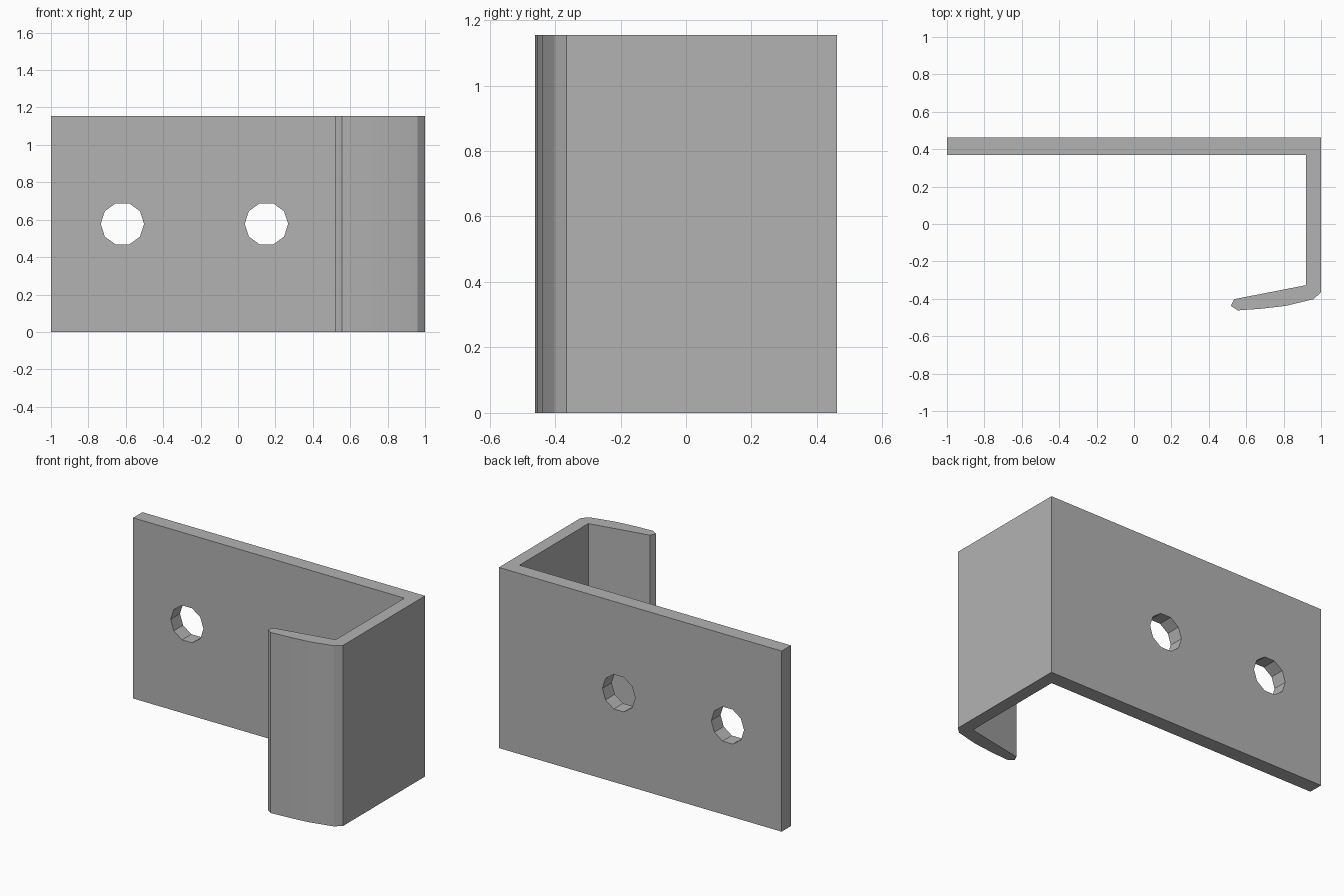
import bpy, bmesh, math

if "Cube" in bpy.data.objects:
    bpy.data.objects.remove(bpy.data.objects["Cube"])

HEIGHT = 1.155

steel = bpy.data.materials.new("grey steel")
steel.diffuse_color = (0.45, 0.45, 0.45, 1)
steel.use_nodes = True
steel.node_tree.nodes["Principled BSDF"].inputs["Base Color"].default_value = steel.diffuse_color


def extrude_outline(name, points, vector):
    """Solid made by extruding a closed outline along a vector."""
    bm = bmesh.new()
    face = bm.faces.new([bm.verts.new(p) for p in points])
    ext = bmesh.ops.extrude_face_region(bm, geom=[face], use_keep_orig=True)
    verts = [v for v in ext["geom"] if isinstance(v, bmesh.types.BMVert)]
    bmesh.ops.translate(bm, verts=verts, vec=vector)
    bmesh.ops.recalc_face_normals(bm, faces=bm.faces)
    mesh = bpy.data.meshes.new(name)
    bm.to_mesh(mesh)
    bm.free()
    mesh.materials.append(steel)
    obj = bpy.data.objects.new(name, mesh)
    bpy.context.collection.objects.link(obj)
    return obj


# Hooked bracket: back plate, side wall and curved lip in one profile
profile = [(-1, 0.462), (-1, 0.368), (0.92, 0.368), (0.92, -0.327),
           (0.535, -0.402), (0.518, -0.438), (0.555, -0.462), (0.68, -0.453),
           (0.81, -0.438), (0.96, -0.402), (1, -0.365), (1, 0.462)]
bracket = extrude_outline("bracket", [(x, y, 0) for x, y in profile], (0, 0, HEIGHT))

# Two ten-sided screw holes through the back plate
for cx in (-0.618, 0.152):
    ring = [(cx + 0.116 * math.cos(math.tau * i / 10), 0.3,
             HEIGHT / 2 + 0.116 * math.sin(math.tau * i / 10)) for i in range(10)]
    cutter = extrude_outline("hole_cutter", ring, (0, 0.25, 0))
    cutter.hide_render = True
    bpy.context.view_layer.objects.active = bracket
    cut = bracket.modifiers.new("hole", "BOOLEAN")
    cut.object = cutter
    cut.operation = "DIFFERENCE"
    cut.solver = "EXACT"
    bpy.ops.object.modifier_apply(modifier=cut.name)
    bpy.data.objects.remove(cutter)

# Soft curve on the lip, crisp bends elsewhere
bracket.select_set(True)
bpy.ops.object.shade_smooth_by_angle(angle=math.radians(20))
